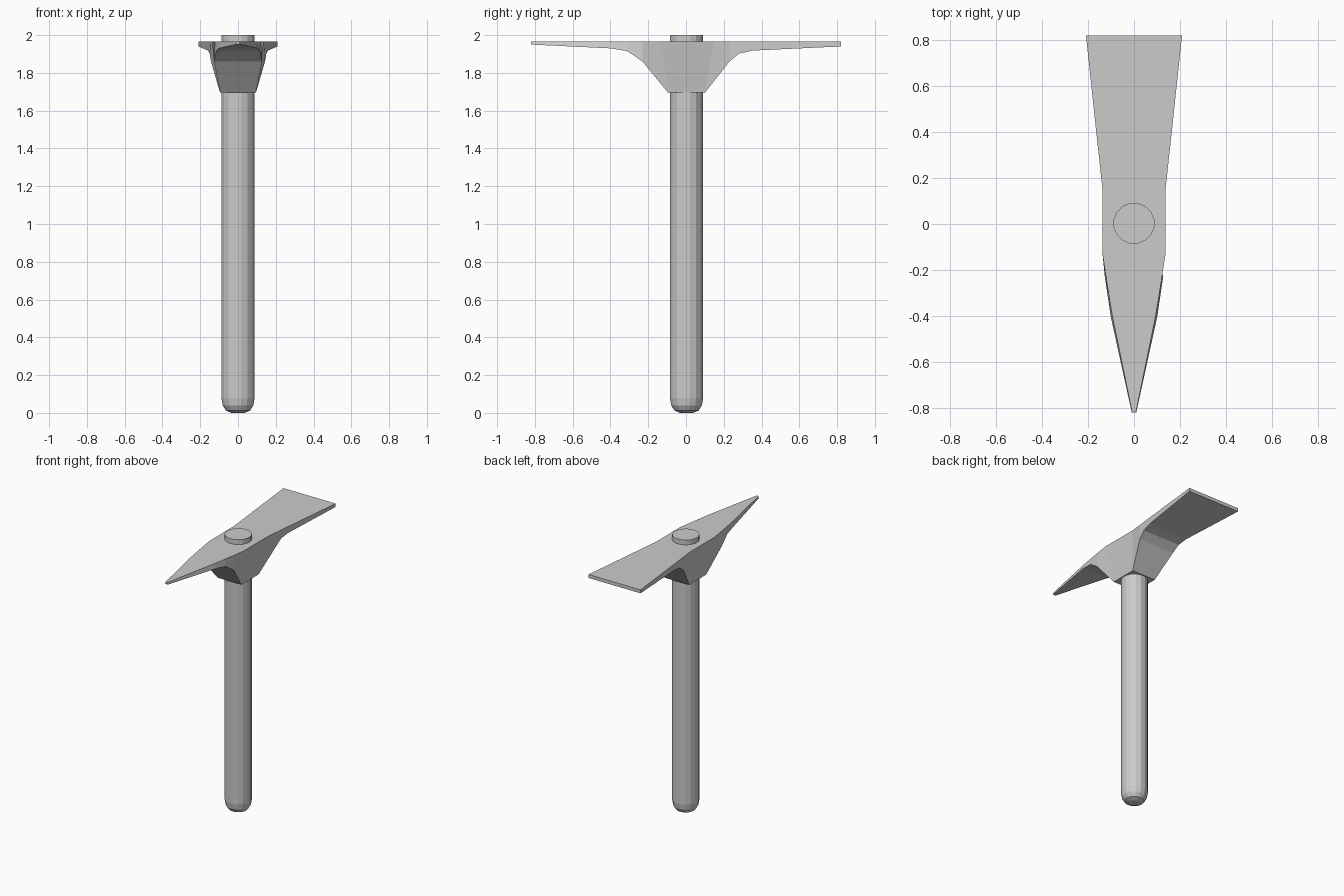
import bpy, bmesh
from math import cos, sin, pi

if "Cube" in bpy.data.objects:
    bpy.data.objects.remove(bpy.data.objects["Cube"])


def make_object(name, bm):
    bmesh.ops.recalc_face_normals(bm, faces=bm.faces)
    mesh = bpy.data.meshes.new(name)
    bm.to_mesh(mesh)
    bm.free()
    obj = bpy.data.objects.new(name, mesh)
    bpy.context.collection.objects.link(obj)
    return obj


def loft(name, rings):
    """Bridge equal-sized rings of points and cap both ends."""
    bm = bmesh.new()
    loops = [[bm.verts.new(p) for p in ring] for ring in rings]
    n = len(loops[0])
    for a, b in zip(loops, loops[1:]):
        for i in range(n):
            j = (i + 1) % n
            bm.faces.new((a[i], a[j], b[j], b[i]))
    bm.faces.new(loops[0])
    bm.faces.new(loops[-1])
    return make_object(name, bm)


# Handle: round shaft with a domed foot, poking through the head
SIDES = 16
profile = [(0.035, 0.0), (0.065, 0.012), (0.083, 0.04), (0.09, 0.08), (0.09, 2.0)]
loft("handle", [[(r * cos(2 * pi * (i + 0.5) / SIDES),
                  0.003 + r * sin(2 * pi * (i + 0.5) / SIDES), z)
                 for i in range(SIDES)] for r, z in profile])

# Head: spike (-y) to flat blade (+y), flat on top, with a tapered collar
# each station: top y, top half width, bottom y, bottom half width, bottom z
TOP = 1.965
stations = [
    (-0.82, 0.008, -0.82, 0.010, 1.950),
    (-0.40, 0.094, -0.40, 0.102, 1.930),
    (-0.31, 0.109, -0.31, 0.115, 1.915),
    (-0.23, 0.122, -0.23, 0.127, 1.860),
    (-0.13, 0.137, -0.095, 0.095, 1.695),
    (0.15, 0.137, 0.100, 0.095, 1.695),
    (0.23, 0.146, 0.23, 0.143, 1.860),
    (0.28, 0.151, 0.28, 0.150, 1.902),
    (0.35, 0.159, 0.35, 0.158, 1.918),
    (0.82, 0.209, 0.82, 0.209, 1.940),
]
loft("pick_head", [[(-wt, yt, TOP), (wt, yt, TOP), (wb, yb, zb), (-wb, yb, zb)]
                   for yt, wt, yb, wb, zb in stations])
